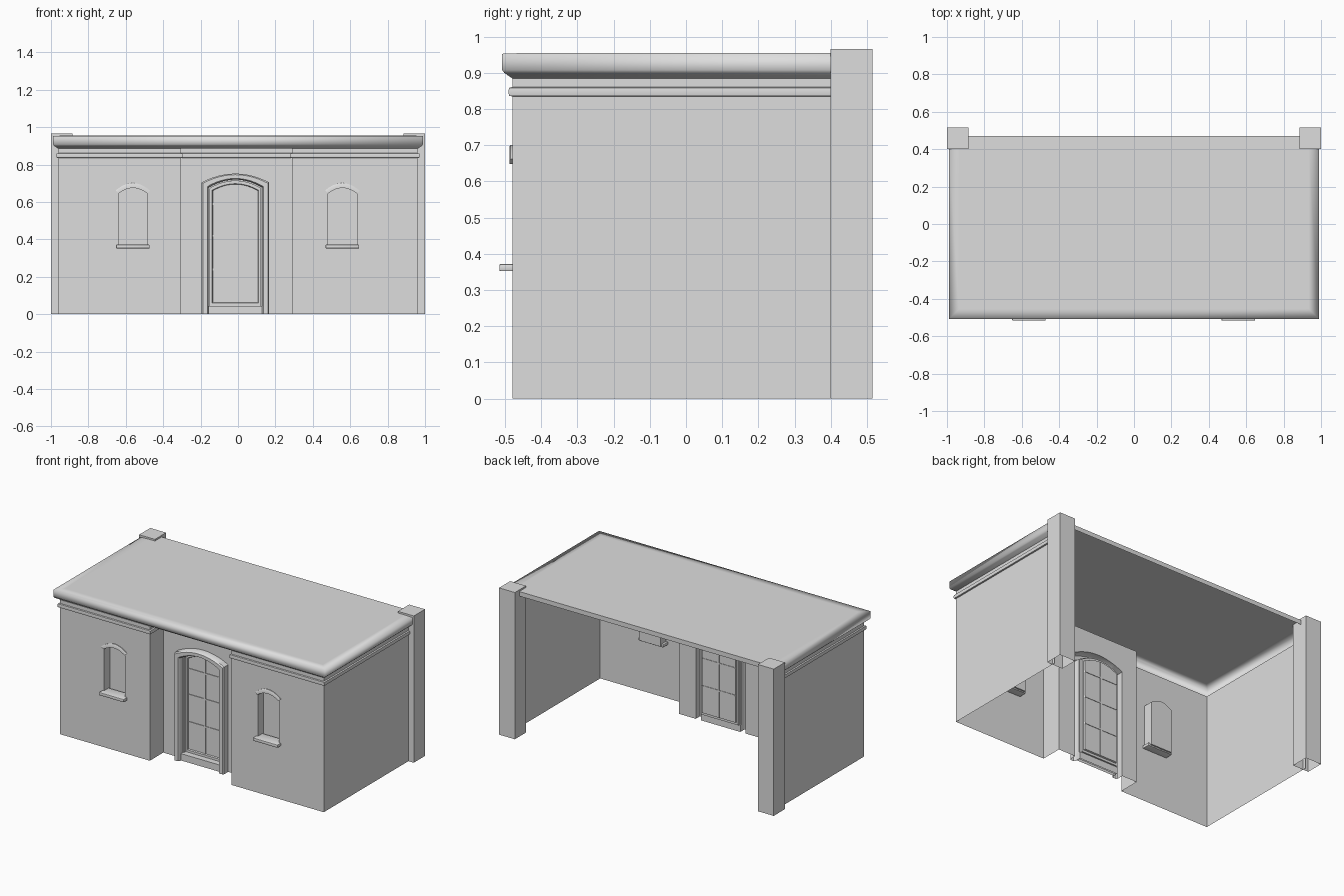
import bpy, bmesh
from math import radians
from mathutils import Vector

old = bpy.data.objects.get("Cube")
if old:
    bpy.data.objects.remove(old, do_unlink=True)

GREY = (0.73, 0.73, 0.73, 1)
plaster = bpy.data.materials.new("light_grey")
plaster.use_nodes = True
plaster.diffuse_color = GREY
plaster.node_tree.nodes["Principled BSDF"].inputs["Base Color"].default_value = GREY

FRONT, RECESS, SIDE = -0.48, -0.34, 0.961
RL, RR = -0.306, 0.29         # sides of the recessed entrance bay
WALL_TOP, ROOF = 0.885, 0.955


def finish(name, bm, smooth=0):
    """Make the object; smooth is the sharp-edge angle in degrees, 0 for flat."""
    mesh = bpy.data.meshes.new(name)
    bm.to_mesh(mesh)
    bm.free()
    mesh.materials.append(plaster)
    ob = bpy.data.objects.new(name, mesh)
    bpy.context.collection.objects.link(ob)
    if smooth:
        bpy.ops.object.select_all(action='DESELECT')
        ob.select_set(True)
        bpy.context.view_layer.objects.active = ob
        bpy.ops.object.shade_smooth_by_angle(angle=radians(smooth))
    return ob


def box(name, lo, hi, open_bottom=False, bevel=0):
    bm = bmesh.new()
    bmesh.ops.create_cube(bm, size=1)
    for v in bm.verts:
        v.co = [lo[i] + (v.co[i] + 0.5) * (hi[i] - lo[i]) for i in range(3)]
    if open_bottom:
        bm.normal_update()
        bmesh.ops.delete(bm, geom=[f for f in bm.faces if f.normal.z < -0.5], context='FACES_ONLY')
    if bevel:
        bmesh.ops.bevel(bm, geom=bm.edges[:], offset=bevel, segments=2, affect='EDGES', profile=0.5)
    return finish(name, bm, 40 if bevel else 0)


def sweep(name, path, profile, smooth=0):
    """Sweep an (outward, z) profile along a plan path with mitred corners."""
    pts = [Vector(p) for p in path]
    sides = []
    for a, b in zip(pts, pts[1:]):
        d = (b - a).normalized()
        sides.append(Vector((d.y, -d.x)))
    bm = bmesh.new()
    rows = []
    for i, p in enumerate(pts):
        n, m = sides[max(i - 1, 0)], sides[min(i, len(sides) - 1)]
        out = (n + m) / (1 + n.dot(m))
        rows.append([bm.verts.new((*(p + out * o), z)) for o, z in profile])
    for r, s in zip(rows, rows[1:]):
        for j in range(len(profile) - 1):
            bm.faces.new((r[j], s[j], s[j + 1], r[j + 1]))
    return finish(name, bm, smooth)


def arch(cx, half, bottom, spring, top, n=12):
    """Outline of an opening with a low curved head, from its lower left corner."""
    pts = [(cx - half, bottom), (cx + half, bottom)]
    for i in range(n + 1):
        t = 1 - 2 * i / n
        pts.append((cx + half * t, spring + (top - spring) * (1 - t * t)))
    return pts


def panel(name, y, *loops):
    """Flat wall sheet; loops after the first are holes."""
    bm = bmesh.new()
    edges = []
    for loop in loops:
        vs = [bm.verts.new((x, y, z)) for x, z in loop]
        edges += [bm.edges.new((vs[i - 1], vs[i])) for i in range(len(vs))]
    bmesh.ops.triangle_fill(bm, use_beauty=True, use_dissolve=False, edges=edges, normal=(0, -1, 0))
    return finish(name, bm)


def bridge(bm, steps):
    """Join equal outlines set at successive depths, leaving the ground open."""
    rings = [[bm.verts.new((x, y, z)) for x, z in loop] for loop, y in steps]
    for a, b in zip(rings, rings[1:]):
        for i in range(len(a)):
            j = (i + 1) % len(a)
            quad = (a[i], a[j], b[j], b[i])
            if max(v.co.z for v in quad) > 0:
                bm.faces.new(quad)
    return rings[-1]


def opening(name, steps):
    bm = bmesh.new()
    bm.faces.new(bridge(bm, steps))
    return finish(name, bm, 40)


def rect(x0, x1, z0, z1):
    return [(x0, z0), (x1, z0), (x1, z1), (x0, z1)]


# Side walls and the returns of the entrance bay
BACK = 0.42
upright = [(0, 0), (0, WALL_TOP)]
sweep("right_wall", [(-SIDE, BACK), (-SIDE, FRONT)], upright)
sweep("left_wall", [(SIDE, FRONT), (SIDE, BACK)], upright)
sweep("right_return", [(RL, FRONT), (RL, RECESS)], upright)
sweep("left_return", [(RR, RECESS), (RR, FRONT)], upright)

# Front walls with window openings, reveals, panes, hoods and sills
for side, cx, x0, x1 in (("right", -0.562, -SIDE, RL), ("left", 0.558, RR, SIDE)):
    hole = arch(cx, 0.077, 0.36, 0.645, 0.675)
    panel(side + "_front_wall", FRONT, rect(x0, x1, 0, WALL_TOP), hole)
    opening(side + "_window", [(hole, FRONT), (hole, FRONT + 0.06)])
    lower = arch(cx, 0.077, 0, 0.648, 0.675)[:1:-1]
    upper = arch(cx, 0.092, 0, 0.662, 0.701)[2:]
    face = [(cx + (x - cx) * 0.97, z - 0.004) for x, z in upper] + lower
    band = upper + lower
    bm = bmesh.new()
    rim = bridge(bm, [(band, FRONT), (band, FRONT - 0.005), (face, FRONT - 0.008)])
    n = len(rim)
    for i in range(n // 2 - 1):
        bm.faces.new((rim[i], rim[i + 1], rim[n - 2 - i], rim[n - 1 - i]))
    bmesh.ops.recalc_face_normals(bm, faces=bm.faces[:])
    finish(side + "_window_hood", bm, 40)
    box(side + "_window_sill", (cx - 0.09, -0.516, 0.352), (cx + 0.09, -0.43, 0.372), bevel=0.004)

# Entrance wall with an arched doorway
DX = -0.014
outer = arch(DX, 0.181, 0, 0.705, 0.752)
panel("entrance_wall", RECESS,
      [(RL, 0), outer[0]] + outer[:0:-1] + [(RR, 0), (RR, WALL_TOP), (RL, WALL_TOP)])

# Door surround: moulded arch stepping back to the glazed door
steps = [(outer, RECESS), (outer, RECESS - 0.042)]
for half, low, spring, top, dy in ((0.174, 0, 0.70, 0.746, -0.05), (0.15, 0, 0.683, 0.726, -0.05),
                                   (0.143, 0, 0.678, 0.72, -0.04), (0.143, 0, 0.678, 0.72, -0.01),
                                   (0.135, 0.045, 0.673, 0.712, -0.01), (0.135, 0.045, 0.673, 0.712, 0.01),
                                   (0.124, 0.06, 0.663, 0.698, 0.01), (0.121, 0.063, 0.66, 0.695, 0.02)):
    steps.append((arch(DX, half, low, spring, top), RECESS + dy))
opening("door_surround", steps)

# Slim glazing bars and threshold
GLASS = RECESS + 0.02
box("door_middle_bar", (DX - 0.005, GLASS - 0.004, 0.063), (DX + 0.005, GLASS + 0.003, 0.693))
for i, z in enumerate((0.24, 0.42, 0.59)):
    box(f"door_cross_bar_{i + 1}", (DX - 0.121, GLASS - 0.004, z - 0.005), (DX + 0.121, GLASS + 0.003, z + 0.005))
box("threshold", (DX - 0.143, RECESS - 0.03, 0), (DX + 0.143, RECESS, 0.045), open_bottom=True)

# String course following the recess
sweep("string_course",
      [(-SIDE, BACK), (-SIDE, FRONT), (RL, FRONT), (RL, RECESS),
       (RR, RECESS), (RR, FRONT), (SIDE, FRONT), (SIDE, BACK)],
      [(0, 0.835), (0.009, 0.837), (0.011, 0.848), (0.009, 0.859), (0, 0.861)], 60)

# Cornice running straight across the front, softly shaded over its top edge
sweep("cornice", [(-SIDE, BACK), (-SIDE, FRONT), (SIDE, FRONT), (SIDE, BACK)],
      [(0, WALL_TOP), (0.022, 0.9), (0.028, 0.908), (0.028, 0.953), (-0.025, ROOF)], 100)


def sheet(name, corners):
    bm = bmesh.new()
    bm.faces.new([bm.verts.new(c) for c in corners])
    return finish(name, bm)


# Soffit over the entrance bay, roof and its rear edge
sheet("entrance_soffit", [(RL, RECESS, WALL_TOP), (RR, RECESS, WALL_TOP),
                          (RR, FRONT, WALL_TOP), (RL, FRONT, WALL_TOP)])
edge = SIDE - 0.025
sheet("roof", [(-edge, FRONT + 0.025, ROOF), (edge, FRONT + 0.025, ROOF), (edge, 0.47, ROOF), (-edge, 0.47, ROOF)])
sheet("roof_rear_edge", [(edge, 0.47, 0.925), (-edge, 0.47, 0.925), (-edge, 0.47, ROOF), (edge, 0.47, ROOF)])

# Rear corner pillars, hollow underneath
for side, x0 in (("right", -1.0), ("left", 0.885)):
    box(side + "_rear_pillar", (x0, 0.4, 0), (x0 + 0.115, 0.516, 0.966), open_bottom=True)
